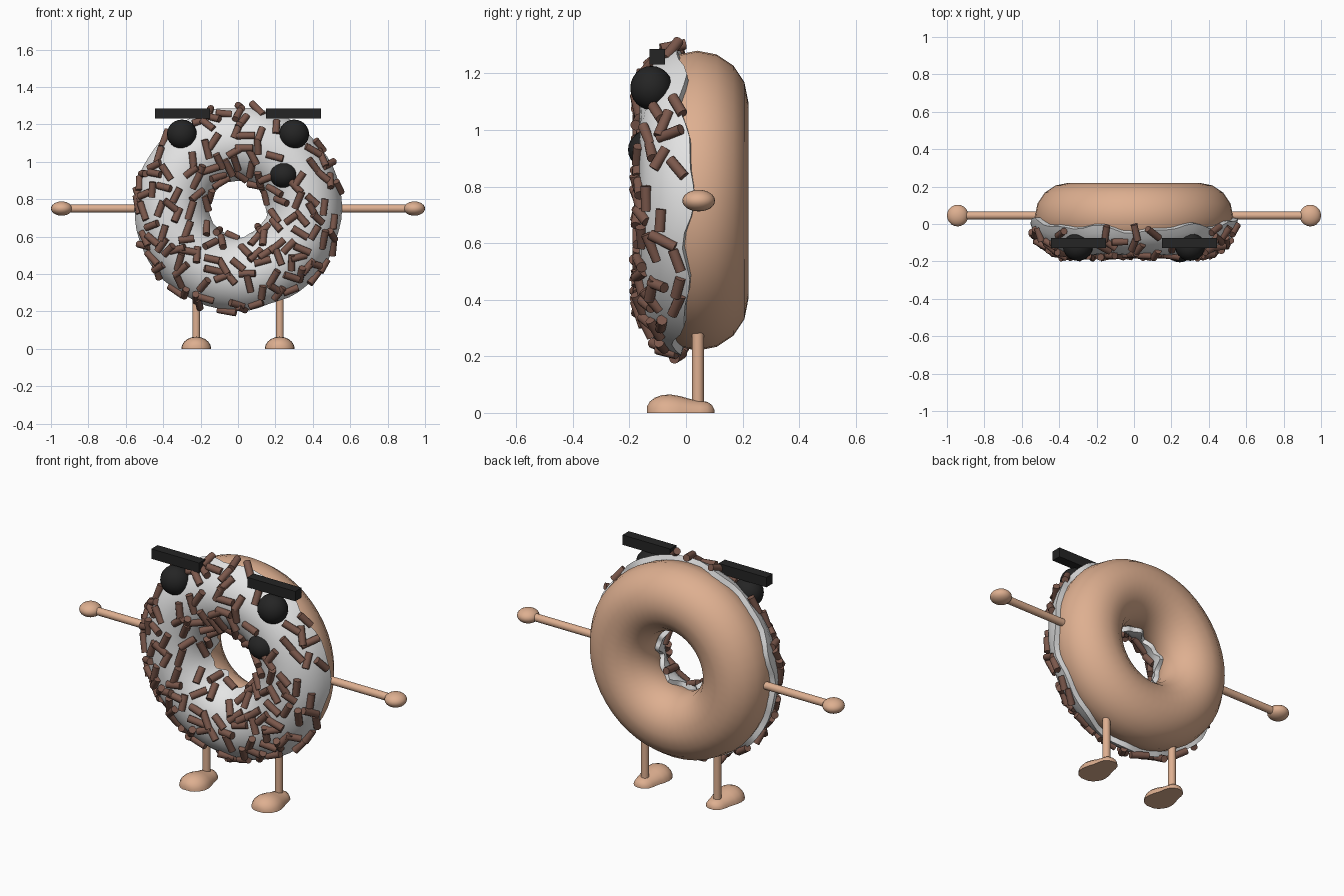
import bpy, bmesh, math, random
from mathutils import Vector, Matrix

if "Cube" in bpy.data.objects:
    bpy.data.objects.remove(bpy.data.objects["Cube"])

random.seed(7)
CZ, CY = 0.75, 0.04          # ring centre
R, DOUGH_R, ICE_R = 0.352, 0.18, 0.205


def material(name, rgb):
    m = bpy.data.materials.new(name)
    m.diffuse_color = (*rgb, 1)
    m.use_nodes = True
    m.node_tree.nodes["Principled BSDF"].inputs["Base Color"].default_value = m.diffuse_color
    return m


TAN = material("dough tan", (0.73, 0.43, 0.28))
WHITE = material("icing white", (0.78, 0.78, 0.78))
BROWN = material("sprinkle brown", (0.20, 0.098, 0.072))
BLACK = material("soft black", (0.018, 0.018, 0.018))


def finish(ob, name, mat, angle=40):
    ob.name = name
    ob.data.materials.clear()
    ob.data.materials.append(mat)
    bpy.ops.object.select_all(action='DESELECT')
    ob.select_set(True)
    bpy.context.view_layer.objects.active = ob
    if angle:
        bpy.ops.object.shade_smooth_by_angle(angle=math.radians(angle))
    return ob


def from_bmesh(bm, name, mat, angle=40):
    bmesh.ops.recalc_face_normals(bm, faces=bm.faces)
    me = bpy.data.meshes.new(name)
    bm.to_mesh(me)
    bm.free()
    ob = bpy.data.objects.new(name, me)
    bpy.context.collection.objects.link(ob)
    return finish(ob, name, mat, angle)


def ball(name, loc, scale, mat):
    bpy.ops.mesh.primitive_uv_sphere_add(segments=20, ring_count=12, radius=1, location=loc)
    bpy.context.object.scale = scale
    return finish(bpy.context.object, name, mat)


def rod(name, a, b, r, mat):
    a, b = Vector(a), Vector(b)
    bpy.ops.mesh.primitive_cylinder_add(vertices=16, radius=r, depth=(b - a).length, location=(a + b) / 2)
    bpy.context.object.rotation_euler = (b - a).to_track_quat('Z', 'Y').to_euler()
    return finish(bpy.context.object, name, mat)


def ring_point(theta, phi, r):
    """Point on the ring: theta goes round the hole, phi from the front outwards."""
    d = R + r * math.sin(phi)
    return Vector((d * math.cos(theta), CY - r * math.cos(phi), CZ + d * math.sin(theta)))


def drip(theta, inner=False):
    """Wavy icing edge angle, lower on the sides than at top and bottom."""
    if inner:
        return -math.radians(80 + 7 * math.sin(5 * theta) + 4 * math.sin(11 * theta + 1))
    return math.radians(76 + 7 * math.cos(2 * theta) + 4 * math.sin(7 * theta + 0.5)
                        + 3 * math.sin(13 * theta + 2))


# Dough ring
bpy.ops.mesh.primitive_torus_add(major_radius=0.35, minor_radius=DOUGH_R, major_segments=48,
                                 minor_segments=16, location=(0, CY, CZ),
                                 rotation=(math.pi / 2, 0, 0))
finish(bpy.context.object, "dough_ring", TAN, 60)

# Icing shell: outer skin and inner skin joined at the wavy rims
bm = bmesh.new()
N, M = 60, 12
loops = []
for i in range(N):
    t = 2 * math.pi * i / N
    lo, hi = drip(t, True), drip(t)
    phis = [lo + (hi - lo) * j / M for j in range(M + 1)]
    section = [ring_point(t, p, ICE_R) for p in phis]
    section += [ring_point(t, p, 0.172) for p in reversed(phis)]
    loops.append([bm.verts.new(p) for p in section])
for i in range(N):
    a, b = loops[i], loops[(i + 1) % N]
    for j in range(len(a)):
        k = (j + 1) % len(a)
        bm.faces.new((a[j], a[k], b[k], b[j]))
from_bmesh(bm, "icing", WHITE, 50)

# Sprinkles lying at random on the icing, kept clear of eyes and nose
keep_clear = [Vector((-0.30, 1.15)), Vector((0.30, 1.15)), Vector((0.245, 0.93))]
bm = bmesh.new()
placed = []
while len(placed) < 150:
    t = random.uniform(0, 2 * math.pi)
    p = random.uniform(-1.3, 1.25)
    if random.random() > (R + ICE_R * math.sin(p)) / (R + ICE_R):
        continue
    pos = ring_point(t, p, ICE_R + 0.006)
    if any((Vector((pos.x, pos.z)) - c).length < 0.085 for c in keep_clear):
        continue
    if any((pos - q).length < 0.045 for q in placed):
        continue
    placed.append(pos)
    normal = (pos - ring_point(t, 0, 0)).normalized()
    side = normal.orthogonal().normalized()
    along = Matrix.Rotation(random.uniform(0, math.pi), 3, normal) @ side
    along = (along + normal * random.uniform(-0.25, 0.25)).normalized()
    rot = along.to_track_quat('Z', 'Y').to_matrix().to_4x4()
    bmesh.ops.create_cone(bm, cap_ends=True, segments=10, radius1=0.019, radius2=0.019,
                          depth=random.uniform(0.075, 0.105),
                          matrix=Matrix.Translation(pos) @ rot)
from_bmesh(bm, "sprinkles", BROWN, 40)

# Nose
ball("nose", (0.245, -0.13, 0.93), (0.075, 0.075, 0.07), BLACK)

# Foot profile: y, half width, height
FOOT = [(-0.138, 0.022, 0.022), (-0.128, 0.045, 0.040), (-0.11, 0.064, 0.054),
        (-0.085, 0.077, 0.063), (-0.055, 0.080, 0.065), (-0.02, 0.074, 0.059),
        (0.015, 0.062, 0.049), (0.05, 0.056, 0.043), (0.075, 0.048, 0.039),
        (0.092, 0.032, 0.028), (0.10, 0.014, 0.012)]

for s, label in ((-1, "left"), (1, "right")):
    # Eye and brow
    ball(label + "_eye", (s * 0.30, -0.122, 1.148), (0.08, 0.075, 0.078), BLACK)
    bpy.ops.mesh.primitive_cube_add(size=1, location=(s * 0.297, -0.102, 1.258))
    bpy.context.object.scale = (0.295, 0.055, 0.055)
    finish(bpy.context.object, label + "_brow", BLACK, 0)
    # Arm and hand
    rod(label + "_arm", (s * 0.48, 0.045, CZ), (s * 0.92, 0.045, CZ), 0.021, TAN)
    ball(label + "_hand", (s * 0.943, 0.045, CZ), (0.057, 0.058, 0.038), TAN)
    # Leg
    rod(label + "_leg", (s * 0.223, 0.042, 0.02), (s * 0.223, 0.042, 0.30), 0.021, TAN)
    # Flat-soled foot lofted from half ellipses
    bm = bmesh.new()
    K = 10
    rows = [[bm.verts.new((s * 0.223 + w * math.cos(math.pi * k / K), y,
                           h * math.sin(math.pi * k / K))) for k in range(K + 1)]
            for y, w, h in FOOT]
    for a, b in zip(rows, rows[1:]):
        for k in range(K + 1):
            n = (k + 1) % (K + 1)
            bm.faces.new((a[k], a[n], b[n], b[k]))
    bm.faces.new(rows[0])
    bm.faces.new(rows[-1])
    from_bmesh(bm, label + "_foot", TAN, 50)
